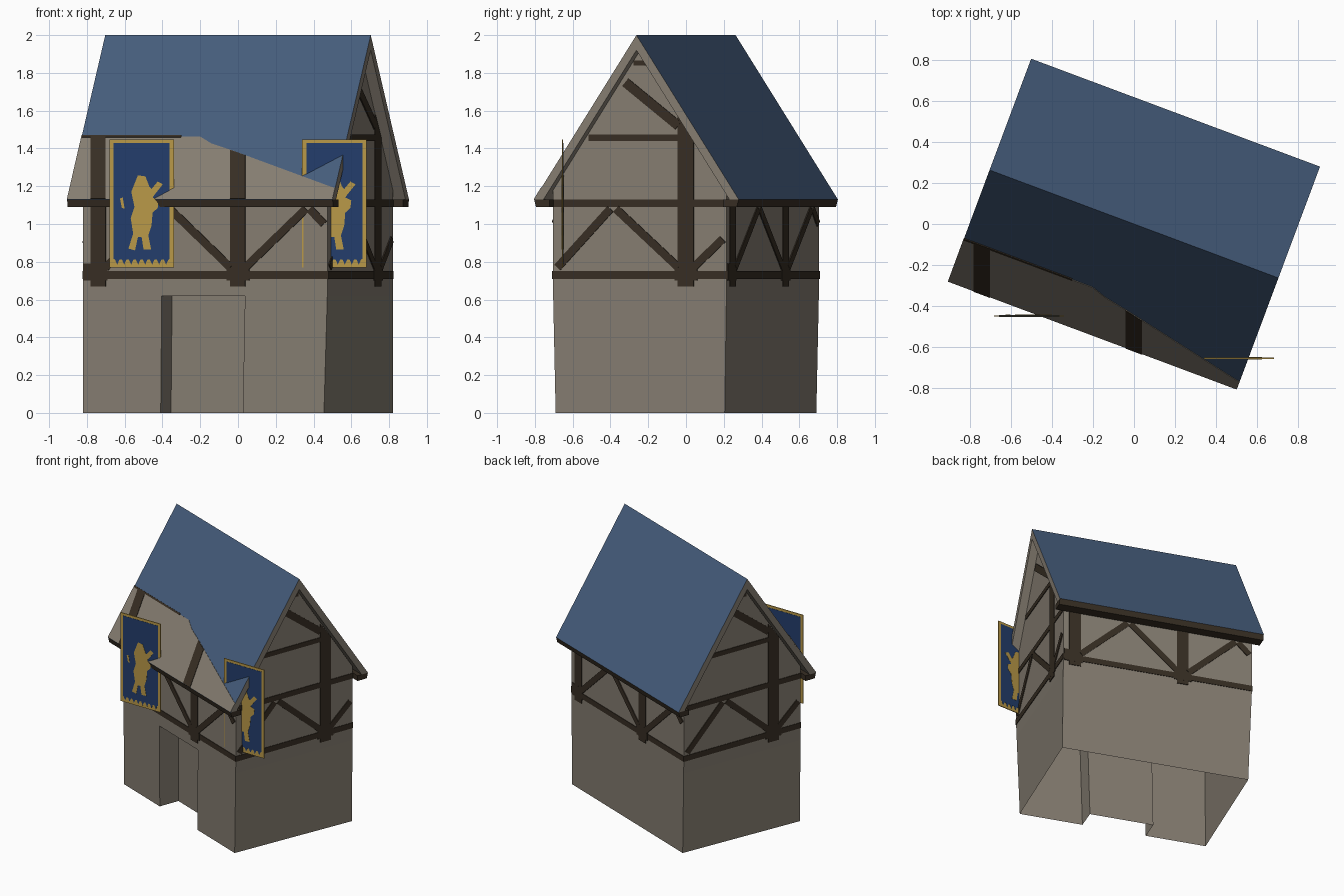
import bpy, bmesh, math
from mathutils import Vector

if "Cube" in bpy.data.objects:
    bpy.data.objects.remove(bpy.data.objects["Cube"])

S, C = 0.35, 0.937            # house is turned about 20.5 degrees


def mat(name, col):
    m = bpy.data.materials.new(name)
    m.diffuse_color = (*col, 1)
    m.use_nodes = True
    m.node_tree.nodes["Principled BSDF"].inputs["Base Color"].default_value = m.diffuse_color
    return m


PLASTER = mat("plaster", (0.235, 0.205, 0.165))
SLATE = mat("blue roof", (0.060, 0.108, 0.200))
WOOD = mat("dark timber", (0.038, 0.027, 0.017))
GOLD = mat("gold", (0.49, 0.32, 0.065))
CLOTH = mat("banner blue", (0.017, 0.048, 0.15))


def make(name, faces, mats):
    """faces: list of (points, material index)"""
    bm = bmesh.new()
    for pts, mi in faces:
        f = bm.faces.new([bm.verts.new(p) for p in pts])
        f.material_index = mi
    bmesh.ops.remove_doubles(bm, verts=bm.verts, dist=0.0005)
    bmesh.ops.recalc_face_normals(bm, faces=bm.faces)
    me = bpy.data.meshes.new(name)
    bm.to_mesh(me)
    bm.free()
    for m in mats:
        me.materials.append(m)
    ob = bpy.data.objects.new(name, me)
    bpy.context.collection.objects.link(ob)
    return ob


def prism(pts, lo, hi):
    """closed slab between two offset copies of a polygon"""
    a = [Vector(p) + lo for p in pts]
    b = [Vector(p) + hi for p in pts]
    n = len(a)
    sides = [([a[i], a[(i + 1) % n], b[(i + 1) % n], b[i]], 0) for i in range(n)]
    return [(a, 0), (b, 0)] + sides


def turn(p):                   # half turn about z
    return Vector((-p[0], -p[1], p[2]))


def house(u, v, z):            # house axes to world
    return Vector((C * u + S * v, -S * u + C * v, z))


# ---- walls: open-bottomed shell, slightly flared, with door recess ----
LOW = [(-.82, -.205), (.455, -.69), (.82, .205), (-.455, .69)]
TOP = [(-.82, -.215), (.475, -.705), (.82, .215), (-.475, .705)]
EAVE, APEX = 1.18, 1.92


def wall(i, t, z):
    k = min(z / 0.7, 1)
    a, b = [Vector(LOW[j % 4]).lerp(Vector(TOP[j % 4]), k) for j in (i, i + 1)]
    return Vector((*a.lerp(b, t), z))


rows = [0, .62, .7, EAVE]
faces = []
for i in range(4):
    cols = [0, .322, .663, 1] if i == 0 else [0, 1]
    for c in range(len(cols) - 1):
        for r in range(3):
            quad = [wall(i, cols[c], rows[r]), wall(i, cols[c + 1], rows[r]),
                    wall(i, cols[c + 1], rows[r + 1]), wall(i, cols[c], rows[r + 1])]
            if i == 0 and c == 1 and r == 0:      # door recess
                q = [p + Vector((S, C, 0)) * .157 for p in quad]
                faces += [(q, 0)]
                faces += [([quad[a], quad[b], q[b], q[a]], 0)
                          for a, b in ((1, 2), (2, 3), (3, 0))]
            else:
                faces.append((quad, 0))
for i in (1, 3):                                   # gables
    a, b = wall(i, 0, EAVE), wall(i, 1, EAVE)
    faces.append(([a, b, Vector(((a.x + b.x) / 2, (a.y + b.y) / 2, APEX))], 0))
make("walls", faces, [PLASTER])

# ---- roof: slopes, rims and boxed eaves ----
sec = [(0, 2.0), (.578, 1.13), (.567, 1.09), (.49, 1.09), (.49, 1.13), (.525, 1.13), (0, APEX)]
edge_mat = [1, 2, 2, 2, 2, 0]
faces = []
for s in (-1, 1):
    for k in range(6):
        (v0, z0), (v1, z1) = sec[k], sec[k + 1]
        faces.append(([house(-.75, s * v0, z0), house(.75, s * v0, z0),
                       house(.75, s * v1, z1), house(-.75, s * v1, z1)], edge_mat[k]))
    for u in (-.75, .75):
        for ids, mi in (((0, 1, 5, 6), 0), ((1, 2, 3, 4, 5), 2)):
            faces.append(([house(u, s * sec[j][0], sec[j][1]) for j in ids], mi))
make("roof", faces, [PLASTER, SLATE, WOOD])


# ---- timber framing: thin plates on the walls, repeated by a half turn ----
def box(a0, a1, z0, z1):
    return [(a0, z0), (a1, z0), (a1, z1), (a0, z1)]


def brace(a0, z0, a1, z1, w=.042):
    d = Vector((a1 - a0, z1 - z0)).normalized() * w / 2
    return [(a0 - d.y, z0 + d.x), (a1 - d.y, z1 + d.x), (a1 + d.y, z1 - d.x), (a0 + d.y, z0 - d.x)]


front_t = [box(-.82, .475, .71, .752), box(-.78, -.70, .67, 1.1), box(-.815, -.69, .70, .79),
           box(-.04, .04, .67, 1.1), box(-.06, .06, .70, .79),
           brace(-.70, .77, -.38, 1.08), brace(-.36, 1.08, -.04, .77),
           brace(.04, .77, .36, 1.08), brace(.38, 1.08, .455, 1.0)]
gable_t = [box(-.705, .215, .71, .752), box(-.705, .215, 1.09, 1.13),
           box(-.515, .02, 1.44, 1.475), box(-.275, -.215, 1.84, 1.865),
           [(-.042, .67), (.042, .67), (.042, 1.455), (-.042, 1.58)], box(-.06, .06, .70, .79),
           brace(-.68, .77, -.40, 1.08), brace(-.37, 1.08, -.04, .77),
           brace(.04, .77, .195, .92), brace(-.32, 1.75, -.04, 1.52, .05)]
faces = []
for i, plates in ((0, front_t), (1, gable_t)):
    a, b = Vector(TOP[i]), Vector(TOP[i + 1])
    d = b - a
    n = Vector((d.y, -d.x, 0)).normalized()
    for n_plate, poly in enumerate(plates):
        pts = []
        for h, z in poly:
            t = (h - a[i]) / d[i]      # front read along x, gable along y
            pts.append(Vector((*(a + d * t), z)))
        out = .004 + .0003 * n_plate
        faces.append((pts, n * -.002, n * out))
for k in (0, 1):
    allf = []
    for pts, lo, hi in faces:
        if k:
            pts, lo, hi = [turn(p) for p in pts], turn(lo), turn(hi)
        allf += prism(pts, lo, hi)
    ob = make("timber_frame_back" if k else "timber_frame_front", allf, [WOOD])

# ---- plaster patch and posts low on the front roof slope ----
SLOPE = .87 / .578
NR = Vector((-S * SLOPE, -C * SLOPE, 1)).normalized()


def on_roof(x, z):
    v = -(2 - z) / SLOPE
    return Vector((x, (v - S * x) / C, z))


patch = [(-.905, 1.131), (.5, 1.131), (.514, 1.19), (.49, 1.197), (-.02, 1.385),
         (-.14, 1.425), (-.2, 1.462), (-.829, 1.462)]
make("roof_plaster_patch", prism([on_roof(*p) for p in patch], NR * -.002, NR * .003), [PLASTER])
posts = [box(-.78, -.70, 1.131, 1.46), [(-.04, 1.131), (.04, 1.131), (.04, 1.362), (-.04, 1.39)],
         box(-.826, -.30, 1.457, 1.468)]
faces = []
for p in posts:
    faces += prism([on_roof(*q) for q in p], NR * -.002, NR * .006)
make("roof_posts", faces, [WOOD])

# ---- two hanging banners with an upright bear ----
BEAR = [(-.035, 1.22), (-.02, 1.258), (.02, 1.252), (.04, 1.20), (.052, 1.185), (.085, 1.225),
        (.112, 1.21), (.068, 1.155), (.058, 1.14), (.09, 1.125), (.085, 1.085), (.058, 1.06),
        (.052, .99), (.035, .94), (.05, .865), (.01, .865), (0, .93), (-.02, .93),
        (-.035, .86), (-.07, .87), (-.045, .95), (-.058, 1.03), (-.038, 1.09), (-.055, 1.17)]
FLECK = [(-.115, 1.135), (-.10, 1.14), (-.09, 1.08), (-.105, 1.085)]
for side, cx, cy in (("left", -.51, -.447), ("right", .51, -.653)):
    field = [(-.148, 1.428), (-.148, .815)]
    for k in range(8):                               # jagged fringe line
        x = -.148 + .296 * (k + .5) / 8
        field += [(x - .012, .812), (x, .785), (x + .012, .812)]
    field += [(.148, .815), (.148, 1.428)]
    for part, polys, h, m in (("border", [box(-.17, .17, .77, 1.447)], .003, GOLD),
                              ("field", [field], .0045, CLOTH),
                              ("bear", [BEAR, FLECK], .006, GOLD)):
        faces = []
        for poly in polys:
            faces += prism([(cx + x, cy, z) for x, z in poly], Vector((0, -h, 0)), Vector((0, h, 0)))
        make(f"banner_{part}_{side}", faces, [m])
